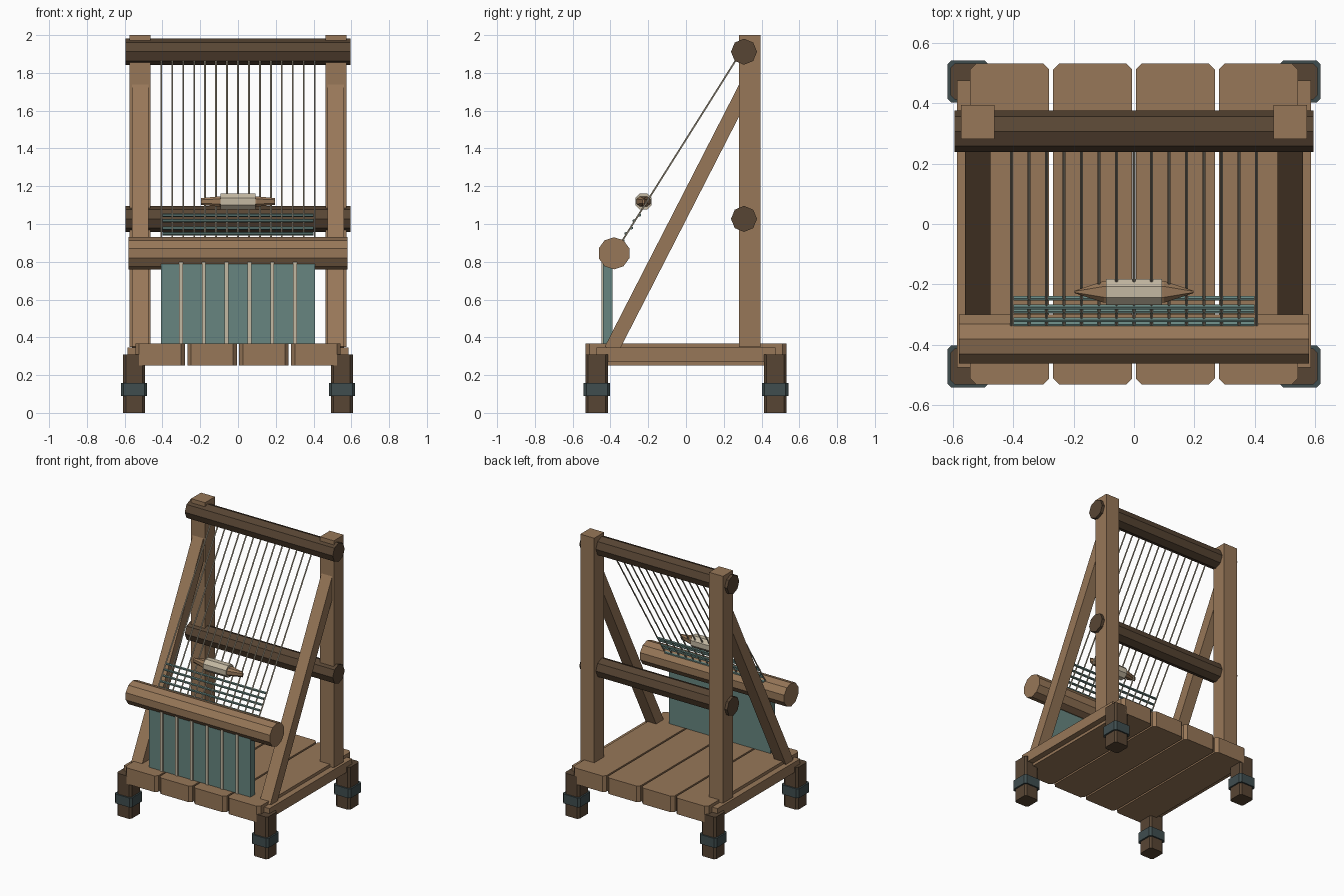
import bpy, bmesh, math
from mathutils import Vector, Matrix

if "Cube" in bpy.data.objects:
    bpy.data.objects.remove(bpy.data.objects["Cube"])


def material(name, rgb):
    m = bpy.data.materials.new(name)
    m.diffuse_color = (*rgb, 1)
    m.use_nodes = True
    m.node_tree.nodes["Principled BSDF"].inputs["Base Color"].default_value = m.diffuse_color
    return m


WOOD = material("light wood", (0.31, 0.185, 0.098))
DARK = material("dark wood", (0.097, 0.06, 0.034))
TEAL = material("teal cloth", (0.135, 0.235, 0.215))
IRON = material("iron band", (0.05, 0.075, 0.078))
CREAM = material("cream yarn", (0.55, 0.48, 0.36))


def finish(name, bm, mat):
    bmesh.ops.recalc_face_normals(bm, faces=bm.faces)
    me = bpy.data.meshes.new(name)
    bm.to_mesh(me)
    bm.free()
    me.materials.append(mat)
    ob = bpy.data.objects.new(name, me)
    bpy.context.collection.objects.link(ob)
    return ob


def box(name, lo, hi, mat, chamfer=0):
    """Box between two corners, with optional chamfered upright edges."""
    lo, hi = Vector(lo), Vector(hi)
    bm = bmesh.new()
    bmesh.ops.create_cube(bm, size=1)
    for v in bm.verts:
        v.co = Vector([(lo[i] + hi[i]) / 2 + v.co[i] * (hi[i] - lo[i]) for i in range(3)])
    if chamfer:
        upright = [e for e in bm.edges if abs(e.verts[0].co.z - e.verts[1].co.z) > 1e-4]
        bmesh.ops.bevel(bm, geom=upright, offset=chamfer, segments=1, affect='EDGES')
    return finish(name, bm, mat)


def rod(name, a, b, r, sides, mat):
    """Flat-sided rod from a to b; rods along x get a corner pointing up."""
    a, b = Vector(a), Vector(b)
    d = (b - a).normalized()
    up = Vector((0, 0, 1))
    u = (up - d * up.dot(d)).normalized()
    w = d.cross(u)
    bm = bmesh.new()
    rings = []
    for p in (a, b):
        rings.append([bm.verts.new(p + r * (u * math.cos(t) + w * math.sin(t)))
                      for t in (2 * math.pi * k / sides for k in range(sides))])
    for k in range(sides):
        j = (k + 1) % sides
        bm.faces.new((rings[0][k], rings[0][j], rings[1][j], rings[1][k]))
    bm.faces.new(rings[0])
    bm.faces.new(rings[1])
    return finish(name, bm, mat)


# Base: four floor planks with clipped corners
for i in range(4):
    x = -0.412 + i * 0.2747
    box("floor_plank", (x - 0.131, -0.532, 0.25), (x + 0.131, 0.532, 0.367), WOOD, 0.02)

for s in (-1, 1):
    # Side rails
    xs = sorted((s * 0.535, s * 0.586))
    box("side_rail", (xs[0], -0.475, 0.27), (xs[1], 0.475, 0.345), WOOD)

    # Feet with iron bands
    for t in (-1, 1):
        cx, cy = s * 0.55, t * 0.472
        box("foot", (cx - 0.058, cy - 0.06, 0), (cx + 0.058, cy + 0.06, 0.308), DARK, 0.014)
        box("foot_band", (cx - 0.069, cy - 0.07, 0.09), (cx + 0.069, cy + 0.07, 0.158), IRON, 0.014)

    # Upright posts
    cx = s * 0.518
    box("post", (cx - 0.056, 0.281, 0.35), (cx + 0.056, 0.395, 2.0), WOOD)

    # Slanted braces
    a, b = Vector((cx, -0.396, 0.333)), Vector((cx, 0.315, 1.72))
    brace = box("brace", (-0.043, -0.0385, 0), (0.043, 0.0385, (b - a).length), WOOD)
    lean = math.atan2(b.y - a.y, b.z - a.z)
    brace.data.transform(Matrix.Translation(a) @ Matrix.Rotation(-lean, 4, 'X'))

# Beams
rod("top_beam", (-0.595, 0.307, 1.912), (0.595, 0.307, 1.912), 0.069, 8, DARK)
rod("middle_beam", (-0.595, 0.307, 1.027), (0.595, 0.307, 1.027), 0.069, 8, DARK)
rod("cloth_beam", (-0.58, -0.381, 0.845), (0.58, -0.381, 0.845), 0.085, 10, WOOD)

# Hanging cloth with pale stripes
box("hanging_cloth", (-0.408, -0.44, 0.366), (0.408, -0.39, 0.82), TEAL)
for i in range(6):
    x = (i - 2.5) * 0.121
    box("cloth_stripe", (x - 0.01, -0.448, 0.366), (x + 0.01, -0.439, 0.80), CREAM)

# Warp threads
TOP, LOW = Vector((0, 0.285, 1.90)), Vector((0, -0.35, 0.89))
for i in range(15):
    off = Vector(((i - 7) * 0.058, 0, 0))
    rod("warp_thread", LOW + off, TOP + off, 0.005, 5, CREAM)

# Woven weft rows, alternating over and under the warp
along = (TOP - LOW).normalized()
out = Vector((0, -along.z, along.y))
for i in range(5):
    p = LOW.lerp(TOP, (i * 0.0215 + 0.014) / 0.635) + out * (0.004 if i % 2 else -0.004)
    rod("weft_row", p - Vector((0.4, 0, 0)), p + Vector((0.4, 0, 0)), 0.009, 6, TEAL)

# Shuttle: tapered wooden body with a yarn wrap
SY, SZ = -0.225, 1.119
bm = bmesh.new()
rings = []
for x, hy, hz in ((-0.197, 0.004, 0.018), (-0.1, 0.036, 0.027), (0.1, 0.036, 0.027), (0.197, 0.004, 0.018)):
    section = ((-1, -0.5), (-0.5, -1), (0.5, -1), (1, -0.5), (1, 0.5), (0.5, 1), (-0.5, 1), (-1, 0.5))
    rings.append([bm.verts.new((x, SY + a * hy, SZ + b * hz)) for a, b in section])
for r0, r1 in zip(rings, rings[1:]):
    for k in range(8):
        j = (k + 1) % 8
        bm.faces.new((r0[k], r0[j], r1[j], r1[k]))
bm.faces.new(rings[0])
bm.faces.new(rings[-1])
finish("shuttle", bm, WOOD)
wrap = rod("shuttle_yarn", (-0.092, 0, 0), (0.092, 0, 0), 0.047, 8, CREAM)
wrap.data.transform(Matrix.Translation((0, SY, SZ)) @ Matrix.Rotation(math.pi / 8, 4, 'X'))
